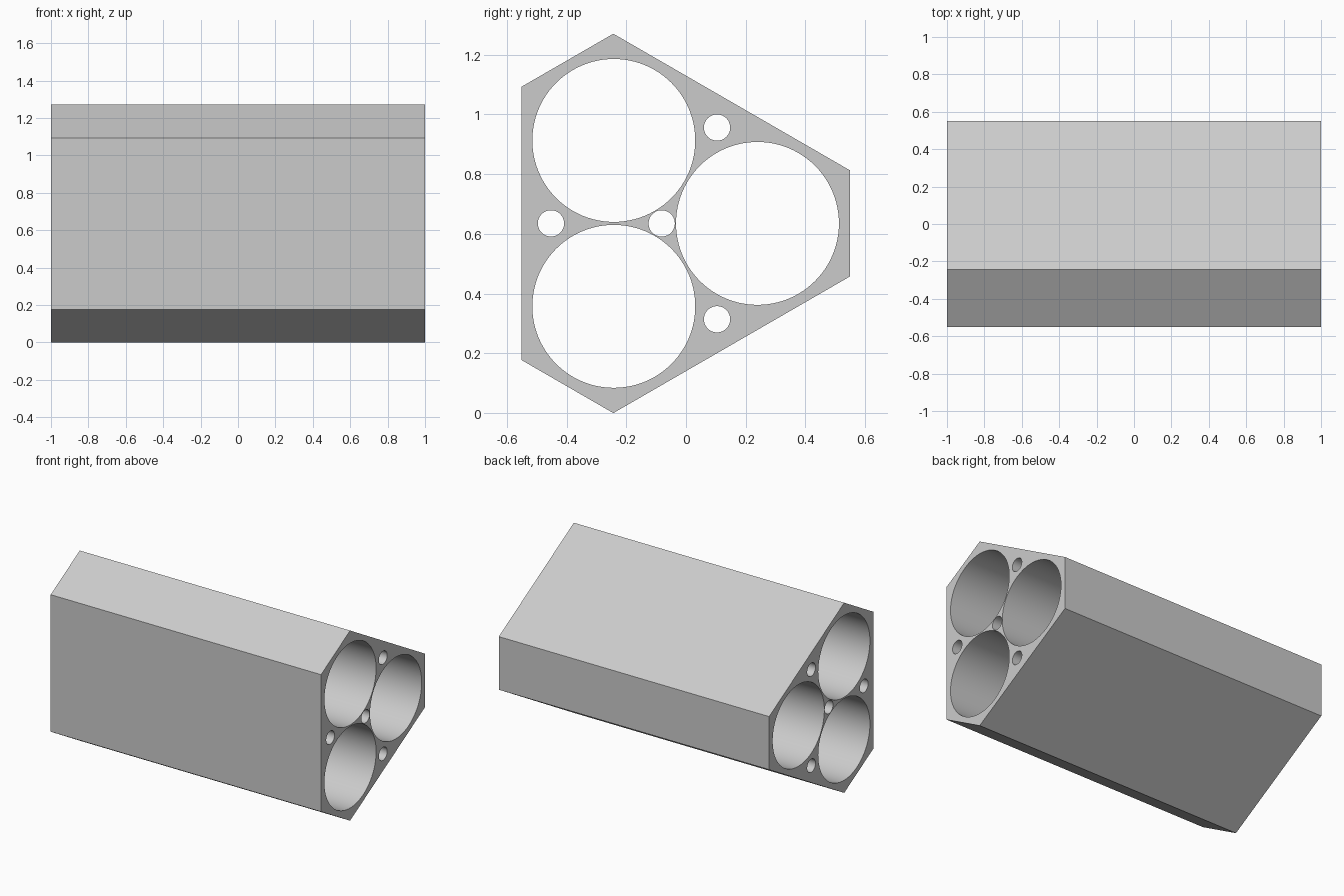
import bpy
import bmesh
from math import cos, sin, tan, pi, radians
from mathutils import Vector

cube = bpy.data.objects.get("Cube")
if cube:
    bpy.data.objects.remove(cube, do_unlink=True)

LENGTH = 2.0
CENTRE = Vector((-0.0815, 0.635))   # middle of the section, as (y, z)
BORE_ORBIT, BORE_RADIUS = 0.321, 0.273
ROD_ORBIT, ROD_RADIUS = 0.371, 0.044

# Grey material
grey = bpy.data.materials.new("light grey")
grey.use_nodes = True
colour = (0.6, 0.6, 0.6, 1.0)
grey.diffuse_color = colour
grey.node_tree.nodes["Principled BSDF"].inputs["Base Color"].default_value = colour

bm = bmesh.new()


def polar(radius, angle, centre=CENTRE):
    return centre + radius * Vector((cos(angle), sin(angle)))


def add_loop(points):
    """Closed outline on the right end plane."""
    verts = [bm.verts.new((-LENGTH / 2, p.x, p.y)) for p in points]
    return [bm.edges.new((v, verts[i - 1])) for i, v in enumerate(verts)]


def circle(centre, radius, steps):
    return [polar(radius, 2 * pi * i / steps, centre) for i in range(steps)]


# Six-sided outer outline: a triangle with cut corners
corner_reach = 0.6315
half_flat = 0.1775
outline = []
for k in range(3):
    a = k * 2 * pi / 3
    tip = polar(corner_reach, a)
    side = Vector((-sin(a), cos(a))) * half_flat
    outline += [tip - side, tip + side]
edges = add_loop(outline)

# Three large bores, three small rod holes between them and one in the middle
for k in range(3):
    a = k * 2 * pi / 3
    edges += add_loop(circle(polar(BORE_ORBIT, a), BORE_RADIUS, 96))
    edges += add_loop(circle(polar(ROD_ORBIT, a + pi / 3), ROD_RADIUS, 48))
edges += add_loop(circle(CENTRE, ROD_RADIUS, 48))

# Fill the section around the holes and extrude it along the length
bmesh.ops.triangle_fill(bm, edges=edges, use_beauty=True)
section = bm.faces[:]
result = bmesh.ops.extrude_face_region(bm, geom=section, use_keep_orig=True)
moved = [g for g in result["geom"] if isinstance(g, bmesh.types.BMVert)]
bmesh.ops.translate(bm, verts=moved, vec=(LENGTH, 0, 0))
bmesh.ops.recalc_face_normals(bm, faces=bm.faces[:])

mesh = bpy.data.meshes.new("bored_block")
bm.to_mesh(mesh)
bm.free()
mesh.materials.append(grey)
block = bpy.data.objects.new("bored_block", mesh)
bpy.context.collection.objects.link(block)

# Smooth bores, crisp outer edges
bpy.ops.object.select_all(action='DESELECT')
block.select_set(True)
bpy.context.view_layer.objects.active = block
bpy.ops.object.shade_smooth_by_angle(angle=radians(30))
